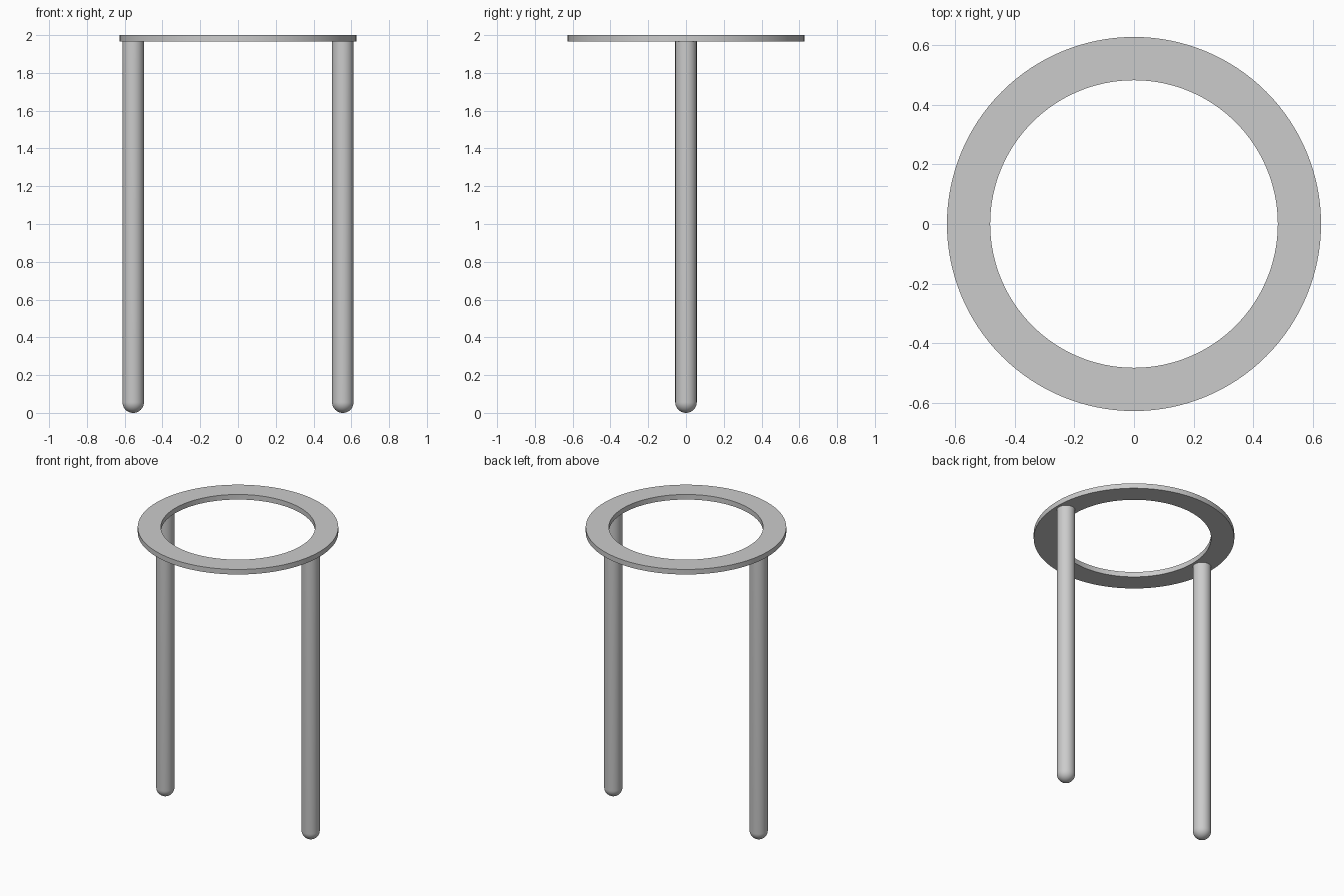
import bpy
import bmesh
from math import cos, sin, pi, tau
from mathutils import Vector

cube = bpy.data.objects.get("Cube")
if cube:
    bpy.data.objects.remove(cube, do_unlink=True)

TOP, RING_BASE = 2.0, 1.965
OUTER, INNER = 0.627, 0.482
LEG_X, LEG_R = 0.555, 0.057

grey = bpy.data.materials.new("light grey")
grey.use_nodes = True
grey.diffuse_color = (0.6, 0.6, 0.6, 1)
grey.node_tree.nodes["Principled BSDF"].inputs["Base Color"].default_value = grey.diffuse_color


def lathe(name, profile, steps, closed=False):
    """Spin an (r, z) profile around the z axis."""
    bm = bmesh.new()
    verts = [bm.verts.new((r, 0, z)) for r, z in profile]
    edges = [bm.edges.new(pair) for pair in zip(verts, verts[1:])]
    if closed:
        edges.append(bm.edges.new((verts[-1], verts[0])))
    bmesh.ops.spin(bm, geom=verts + edges, cent=Vector(), axis=(0, 0, 1),
                   angle=tau, steps=steps)
    bmesh.ops.remove_doubles(bm, verts=bm.verts[:], dist=0.0001)
    bmesh.ops.recalc_face_normals(bm, faces=bm.faces[:])
    mesh = bpy.data.meshes.new(name)
    bm.to_mesh(mesh)
    bm.free()
    mesh.materials.append(grey)
    obj = bpy.data.objects.new(name, mesh)
    bpy.context.collection.objects.link(obj)
    bpy.ops.object.select_all(action="DESELECT")
    obj.select_set(True)
    bpy.context.view_layer.objects.active = obj
    bpy.ops.object.shade_smooth_by_angle()
    return obj


# Flat top ring
lathe("top_ring", [(INNER, RING_BASE), (OUTER, RING_BASE), (OUTER, TOP), (INNER, TOP)],
      128, closed=True)

# Two round legs with domed feet
dome = [(LEG_R * sin(a), LEG_R * (1 - cos(a))) for a in (i * pi / 20 for i in range(11))]
for side, sign in (("left", 1), ("right", -1)):
    leg = lathe(side + "_leg", dome + [(LEG_R, RING_BASE), (0, RING_BASE)], 48)
    leg.location.x = sign * LEG_X
